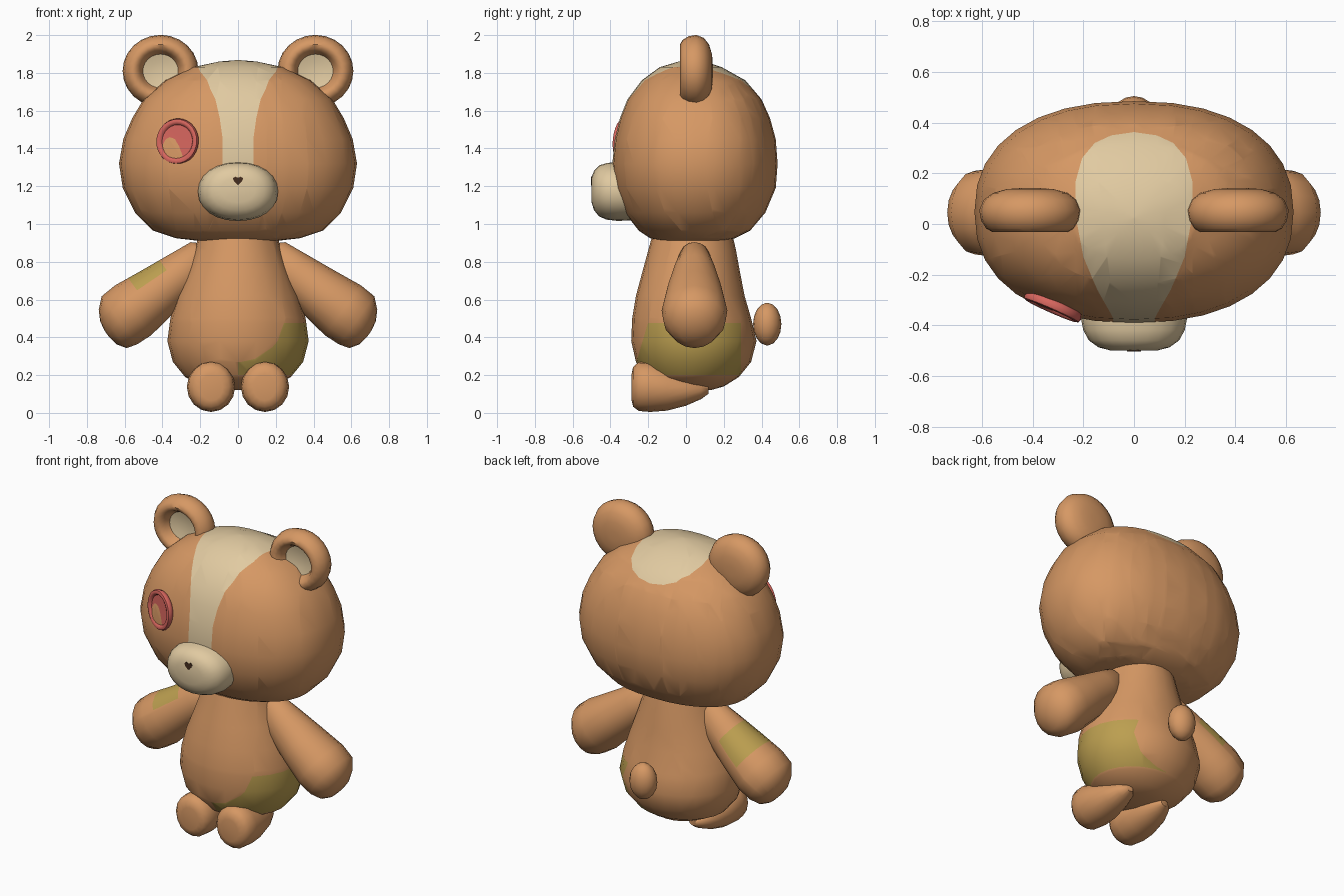
import bpy, bmesh, math
from mathutils import Matrix, Vector

if "Cube" in bpy.data.objects:
    bpy.data.objects.remove(bpy.data.objects["Cube"])


def material(name, rgb):
    m = bpy.data.materials.new(name)
    m.diffuse_color = (*rgb, 1)
    m.use_nodes = True
    m.node_tree.nodes["Principled BSDF"].inputs["Base Color"].default_value = m.diffuse_color
    return m


BROWN = material("brown fur", (0.672, 0.314, 0.127))
CREAM = material("cream fur", (0.75, 0.59, 0.355))
OLIVE = material("olive patch", (0.50, 0.345, 0.08))
RED = material("red button", (0.68, 0.133, 0.112))
DARK = material("dark nose", (0.06, 0.026, 0.013))


def frame(u, v, w, origin=(0, 0, 0), side=1):
    """Matrix taking (u, v, s) to world; side=-1 mirrors across x."""
    m = Matrix.Translation(origin) @ Matrix((u, v, w)).transposed().to_4x4()
    return Matrix.Scale(side, 4, (1, 0, 0)) @ m


def finish(bm, name, mats, angle=50):
    bmesh.ops.recalc_face_normals(bm, faces=bm.faces)
    mesh = bpy.data.meshes.new(name)
    bm.to_mesh(mesh)
    bm.free()
    ob = bpy.data.objects.new(name, mesh)
    bpy.context.collection.objects.link(ob)
    for m in mats:
        mesh.materials.append(m)
    bpy.ops.object.select_all(action='DESELECT')
    ob.select_set(True)
    bpy.context.view_layer.objects.active = ob
    bpy.ops.object.shade_smooth_by_angle(angle=math.radians(angle))
    return ob


def loft(name, rings, fr, mats=(BROWN,), n=24, power=2.0, angle=50, second_from=None):
    """Skin oval rings (s, ru, rv, cu, cv); rings from second_from on use the second material."""
    bm = bmesh.new()
    e = 2 / power
    loops = []
    for s, ru, rv, cu, cv in rings:
        loop = []
        for i in range(n):
            a = 2 * math.pi * i / n
            c, d = math.cos(a), math.sin(a)
            u = cu + ru * math.copysign(abs(c) ** e, c)
            v = cv + rv * math.copysign(abs(d) ** e, d)
            loop.append(bm.verts.new(fr @ Vector((u, v, s))))
        loops.append(loop)
    for k in range(len(loops) - 1):
        for i in range(n):
            j = (i + 1) % n
            f = bm.faces.new((loops[k][i], loops[k][j], loops[k + 1][j], loops[k + 1][i]))
            f.material_index = int(second_from is not None and k >= second_from)
    bm.faces.new(loops[0])
    bm.faces.new(loops[-1]).material_index = int(second_from is not None)
    return finish(bm, name, mats, angle)


def paint(ob, planes, inside, mat):
    """Cut the mesh along planes (point, normal), then colour the faces inside."""
    ob.data.materials.append(mat)
    bm = bmesh.new()
    bm.from_mesh(ob.data)
    for co, no in planes:
        bmesh.ops.bisect_plane(bm, geom=bm.verts[:] + bm.edges[:] + bm.faces[:],
                               dist=1e-5, plane_co=co, plane_no=no)
    for f in bm.faces:
        if inside(f.calc_center_median()):
            f.material_index = len(ob.data.materials) - 1
    bm.to_mesh(ob.data)
    bm.free()


X, Y, Z = (1, 0, 0), (0, 1, 0), (0, 0, 1)
UP = frame(X, Y, Z)


def upright(rows):
    """Rows (z, half width, front y, back y) to rings."""
    return [(z, rx, (b - f) / 2, 0, (b + f) / 2) for z, rx, f, b in rows]


# Head
head = loft("head", upright([
    (0.91, 0.2, -0.13, 0.2), (0.925, 0.33, -0.19, 0.26), (0.965, 0.45, -0.25, 0.34),
    (1.06, 0.545, -0.325, 0.42), (1.19, 0.61, -0.378, 0.475), (1.32, 0.63, -0.39, 0.485),
    (1.45, 0.607, -0.377, 0.475), (1.56, 0.56, -0.35, 0.445), (1.66, 0.5, -0.31, 0.40),
    (1.76, 0.385, -0.235, 0.315), (1.83, 0.24, -0.14, 0.19), (1.86, 0.1, -0.04, 0.1),
    (1.868, 0.006, 0.02, 0.03)]), UP, n=32, power=2.3)

# Cream stripe over the head: half width along y
stripe = [(-0.45, 0.075), (-0.37, 0.083), (-0.33, 0.105), (-0.26, 0.145), (-0.13, 0.2),
          (0.03, 0.23), (0.17, 0.23), (0.26, 0.205), (0.32, 0.155), (0.35, 0.09), (0.363, 0.0)]
cuts = []
for (y0, w0), (y1, w1) in zip(stripe, stripe[1:]):
    for s in (1, -1):
        cuts.append(((s * w0, y0, 0), (s * (y1 - y0), w0 - w1, 0)))


def on_stripe(c):
    for (y0, w0), (y1, w1) in zip(stripe, stripe[1:]):
        if y0 <= c.y < y1:
            return c.z > 1.2 and abs(c.x) < w0 + (w1 - w0) * (c.y - y0) / (y1 - y0)
    return False


paint(head, cuts, on_stripe, CREAM)

# Body with a side patch
body = loft("body", upright([
    (0.12, 0.08, -0.04, 0.13), (0.14, 0.18, -0.13, 0.2), (0.19, 0.28, -0.21, 0.28),
    (0.27, 0.345, -0.265, 0.345), (0.38, 0.374, -0.29, 0.373), (0.5, 0.358, -0.285, 0.345),
    (0.62, 0.322, -0.265, 0.31), (0.75, 0.27, -0.23, 0.285), (0.86, 0.23, -0.2, 0.265),
    (0.97, 0.2, -0.17, 0.24)]), UP)
paint(body, [((0, 0, 0.2), Z), ((0, 0, 0.475), Z),
             ((0, -0.2, 0.48), (0, 1, -0.3)), ((0, 0.29, 0), Y)],
      lambda c: c.x > 0 and 0.2 < c.z < 0.475 and c.y < 0.29
      and c.y + 0.2 - 0.3 * (c.z - 0.48) > 0, OLIVE)

# Muzzle and nose
FORWARD = frame(X, Z, Y)
loft("muzzle", [(-0.5, 0.09, 0.065, 0, 1.18), (-0.487, 0.14, 0.105, 0, 1.178),
                (-0.46, 0.178, 0.135, 0, 1.175), (-0.42, 0.2, 0.15, 0, 1.173),
                (-0.36, 0.212, 0.156, 0, 1.172), (-0.25, 0.2, 0.15, 0, 1.172)],
     FORWARD, mats=(CREAM,), power=2.15)
bm = bmesh.new()
outline = [(0, 1.204), (0.018, 1.222), (0.028, 1.24), (0.016, 1.251), (0, 1.245),
           (-0.016, 1.251), (-0.028, 1.24), (-0.018, 1.222)]
nose_face = bm.faces.new([bm.verts.new((x, -0.503, z)) for x, z in outline])
back = bmesh.ops.extrude_face_region(bm, geom=[nose_face])
bmesh.ops.translate(bm, vec=(0, 0.009, 0),
                    verts=[v for v in back["geom"] if isinstance(v, bmesh.types.BMVert)])
if nose_face.is_valid is False or len(bm.faces) < 10:
    bm.faces.new([v for v in bm.verts if v.co.y < -0.5])
finish(bm, "nose", (DARK,), 30)

# Button eye, facing forward and outward, with a raised rim
axis = Vector((-0.4, -0.91, 0.06)).normalized()
across = axis.cross(Vector(Z)).normalized()
rows = [(-0.03, 0.1), (-0.018, 0.114), (0, 0.122), (0.014, 0.117), (0.018, 0.106),
        (0.014, 0.094), (0.004, 0.088), (0.003, 0.03)]
loft("button_eye", [(s, r, r, 0, 0) for s, r in rows],
     frame(across, across.cross(axis), axis, (-0.32, -0.328, 1.437)), mats=(RED,), n=28)

# Tail
tail = [(math.cos(a), math.sin(a)) for a in (math.pi * (k + 0.15) / 8.3 for k in range(9))]
loft("tail", [(0.47 - 0.113 * c, 0.085 * s, 0.075 * s, 0, 0.43) for c, s in tail], UP, n=16)

for side, label in ((1, "left"), (-1, "right")):
    # Ears: rounded back, thick rim, cream dish
    rows = [(0.142, 0.03), (0.138, 0.09), (0.122, 0.145), (0.095, 0.18), (0.055, 0.197),
            (0.015, 0.19), (-0.018, 0.17), (-0.032, 0.145), (-0.024, 0.122), (0, 0.105),
            (0.03, 0.092), (0.04, 0.05), (0.042, 0.01)]
    loft(label + "_ear", [(s, r * 1.02, r * 0.97, 0, 0) for s, r in rows],
         frame(X, Z, Y, (0.41, 0, 1.81), side), mats=(BROWN, CREAM), second_from=10)

    # Arms: widen toward a blunt paw
    d, t = Vector((0.81, 0, -0.59)).normalized(), Vector((0.59, 0, 0.81)).normalized()
    arm = loft(label + "_arm", [
        (-0.36, 0.06, 0.05, 0.79, 0.045), (-0.33, 0.1, 0.08, 0.778, 0.045),
        (-0.2, 0.12, 0.115, 0.772, 0.045), (-0.03, 0.142, 0.15, 0.768, 0.045),
        (0.13, 0.163, 0.174, 0.766, 0.045), (0.22, 0.158, 0.165, 0.766, 0.045),
        (0.275, 0.125, 0.125, 0.75, 0.045), (0.305, 0.075, 0.075, 0.745, 0.045),
        (0.315, 0.02, 0.02, 0.745, 0.045)], frame(t, Y, d, side=side), n=16)
    if side < 0:
        flip = Vector((-1, 1, 1))
        slope = t + Vector((0, 0.2, 0))
        paint(arm, [(d * -0.14 * flip, d * flip), (d * 0.05 * flip, d * flip),
                    (t * 0.82 * flip, slope * flip)],
              lambda c: -0.14 < (c * flip).dot(d) < 0.05 and (c * flip).dot(slope) > 0.82, OLIVE)

    # Legs: stubby feet tapering backward
    loft(label + "_leg", [
        (-0.288, 0.06, 0.07, 0.14, 0.135), (-0.28, 0.095, 0.105, 0.142, 0.138),
        (-0.25, 0.12, 0.13, 0.143, 0.14), (-0.19, 0.128, 0.133, 0.143, 0.138),
        (-0.1, 0.118, 0.113, 0.143, 0.125), (0, 0.095, 0.08, 0.14, 0.118),
        (0.08, 0.062, 0.045, 0.135, 0.118), (0.12, 0.025, 0.018, 0.132, 0.12)],
        frame(X, Z, Y, side=side), n=16)
